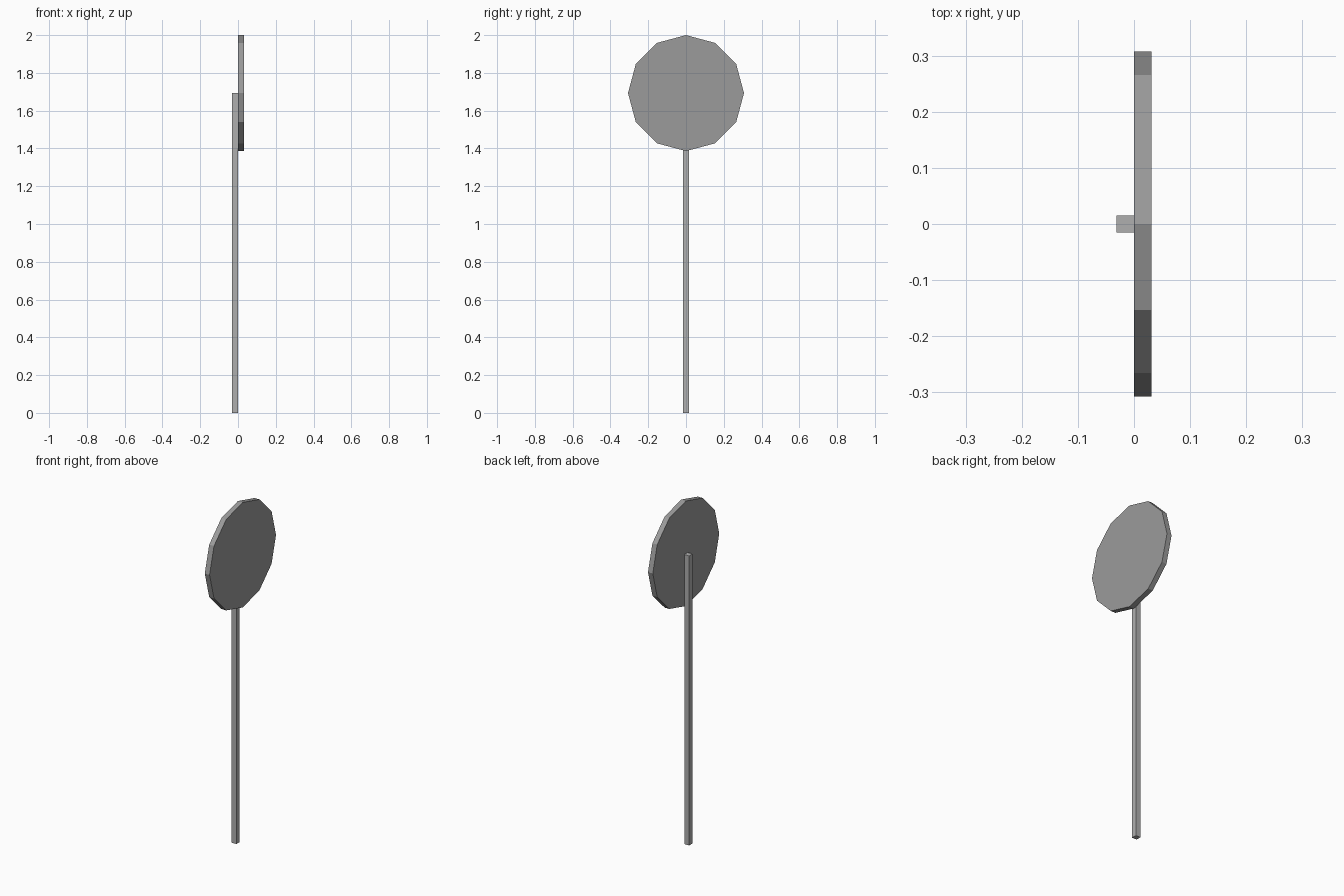
import bpy
from math import pi

if "Cube" in bpy.data.objects:
    bpy.data.objects.remove(bpy.data.objects["Cube"])

T = 0.031          # thickness of post and disc
R = 0.307          # disc radius
ZC = 2.0 - R       # disc centre height


def paint(obj, name, grey):
    mat = bpy.data.materials.new(name)
    mat.diffuse_color = (grey, grey, grey, 1)
    mat.use_nodes = True
    mat.node_tree.nodes["Principled BSDF"].inputs["Base Color"].default_value = mat.diffuse_color
    obj.data.materials.append(mat)


# Square post, ending at the disc centre
bpy.ops.mesh.primitive_cube_add(size=1, location=(-T / 2, 0, ZC / 2))
post = bpy.context.object
post.name = "post"
post.scale = (T, T, ZC)
bpy.ops.object.transform_apply(location=False, rotation=False, scale=True)
paint(post, "post_grey", 0.43)

# Twelve-sided sign disc facing +x, fixed to the post's face
bpy.ops.mesh.primitive_cylinder_add(vertices=12, radius=R, depth=T,
                                    location=(T / 2, 0, ZC),
                                    rotation=(0, pi / 2, 0))
disc = bpy.context.object
disc.name = "sign_disc"
bpy.ops.object.transform_apply(location=False, rotation=True, scale=False)
paint(disc, "disc_grey", 0.33)
